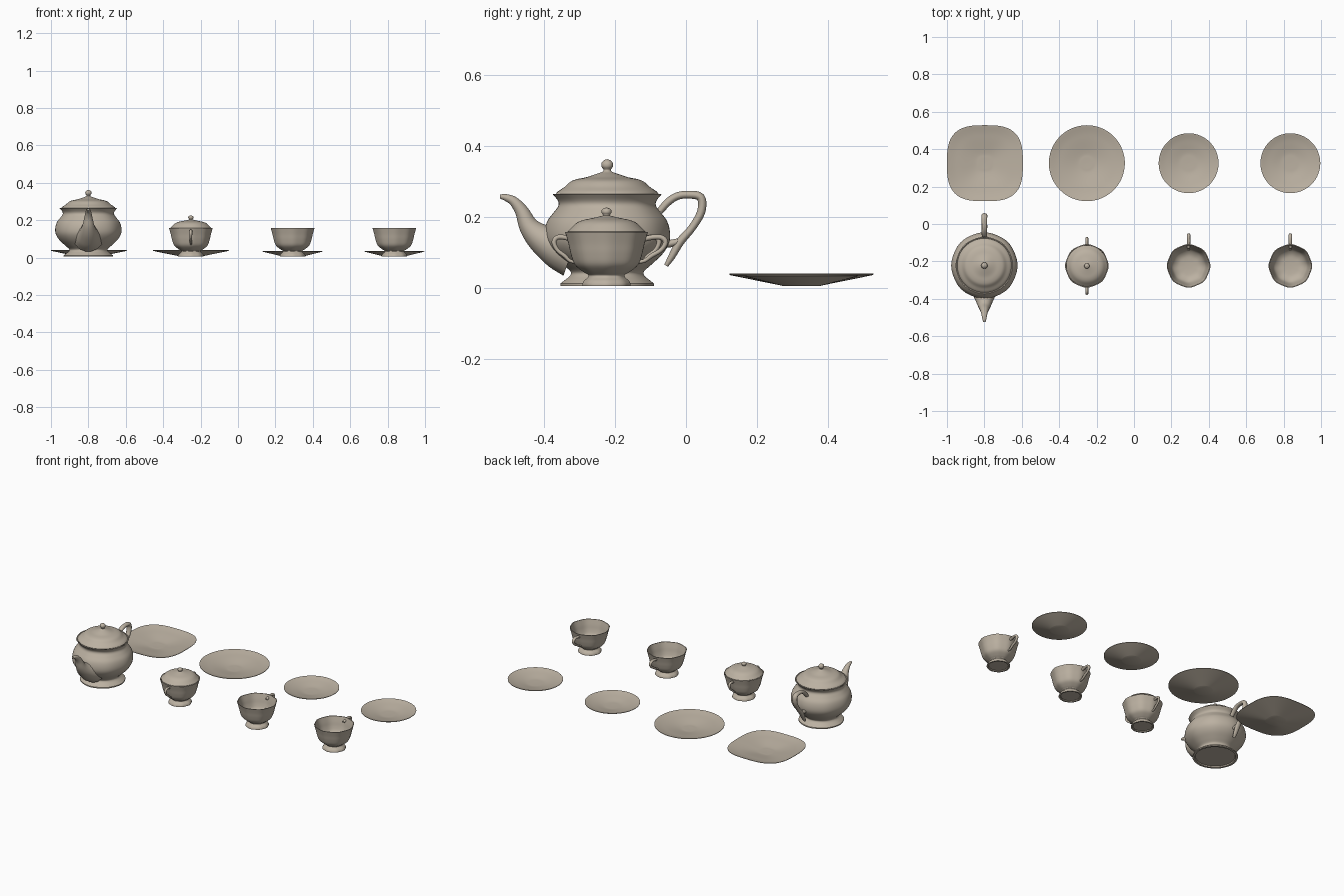
import bpy, bmesh, math
from mathutils import Vector

clay = bpy.data.materials.new("warm_beige_glaze")
clay.diffuse_color = (0.50, 0.44, 0.36, 1)


def smooth_path(points, steps):
    """Catmull-Rom curve through tuples of any length."""
    pts = [Vector(p) for p in points]
    out = []
    for i in range(len(pts) - 1):
        p0, p1 = pts[max(i - 1, 0)], pts[i]
        p2, p3 = pts[i + 1], pts[min(i + 2, len(pts) - 1)]
        for s in range(steps):
            t = s / steps
            out.append(p1 + (p2 - p0) * (t / 2)
                       + (p0 * 2 - p1 * 5 + p2 * 4 - p3) * (t * t / 2)
                       + (p1 * 3 - p0 - p2 * 3 + p3) * (t ** 3 / 2))
    return out + [pts[-1]]


def skin(name, rings, loc, angle=40):
    """Join equal rings of points into a smooth, capped surface."""
    bm = bmesh.new()
    rows = [[bm.verts.new(p) for p in ring] for ring in rings]
    n = len(rows[0])
    for a, b in zip(rows, rows[1:]):
        for i in range(n):
            j = (i + 1) % n
            bm.faces.new((a[i], a[j], b[j], b[i]))
    bm.faces.new(rows[0][::-1])
    bm.faces.new(rows[-1])
    bmesh.ops.recalc_face_normals(bm, faces=bm.faces)
    mesh = bpy.data.meshes.new(name)
    bm.to_mesh(mesh)
    bm.free()
    mesh.materials.append(clay)
    ob = bpy.data.objects.new(name, mesh)
    ob.location = loc
    bpy.context.collection.objects.link(ob)
    bpy.ops.object.select_all(action='DESELECT')
    ob.select_set(True)
    bpy.context.view_layer.objects.active = ob
    bpy.ops.object.shade_smooth_by_angle(angle=math.radians(angle))
    return ob


def lathe(name, sections, loc, flute=0.0, power=2.0, n=64):
    """Turn smooth profile sections (radius, height); flutes and a squared outline are optional."""
    profile = []
    for sec in sections:
        profile += smooth_path(sec, 4 if len(sec) > 2 else 1)
    rings = []
    for r, z in profile:
        ring = []
        for i in range(n):
            a = 2 * math.pi * i / n
            c, s = math.cos(a), math.sin(a)
            k = (abs(c) ** power + abs(s) ** power) ** (-1 / power)
            k *= 1 + flute * math.cos(8 * a)
            ring.append((max(r, 0.0005) * k * c, max(r, 0.0005) * k * s, z))
        rings.append(ring)
    return skin(name, rings, loc)


def tube(name, path, loc, widen=1.0, turn=1, n=14):
    """Sweep a round section along (y, z, radius) points in the side plane."""
    pts = smooth_path(path, 5)
    rings = []
    for i, (y, z, r) in enumerate(pts):
        d = pts[min(i + 1, len(pts) - 1)] - pts[max(i - 1, 0)]
        t = Vector((0, d[0], d[1])).normalized()
        side = Vector((1, 0, 0))
        up = side.cross(t)
        rings.append([Vector((0, y, z)) + side * (r * widen * math.cos(2 * math.pi * k / n))
                      + up * (r * math.sin(2 * math.pi * k / n)) for k in range(n)])
    ob = skin(name, rings, loc)
    if turn < 0:
        ob.rotation_euler.z = math.pi
    return ob


# Teapot: footed body with flared rim and recessed base
pot = (-0.80, -0.222, 0)
lathe("teapot_body", [
    [(0, 0.012), (0.115, 0.012)], [(0.118, 0.005), (0.131, 0.005)],
    [(0.131, 0.012), (0.118, 0.022), (0.104, 0.034), (0.103, 0.046), (0.125, 0.066),
     (0.155, 0.095), (0.173, 0.125), (0.176, 0.155), (0.168, 0.187), (0.15, 0.212),
     (0.137, 0.23), (0.138, 0.245), (0.153, 0.264)],
    [(0.148, 0.264), (0.132, 0.25)], [(0.05, 0.25), (0, 0.25)]], pot, 0.006)
# Domed lid with ball knob
lathe("teapot_lid", [
    [(0, 0.256), (0.14, 0.256)],
    [(0.145, 0.264), (0.138, 0.272), (0.12, 0.284), (0.103, 0.299), (0.085, 0.306),
     (0.06, 0.311), (0.035, 0.319), (0.015, 0.326), (0.010, 0.332), (0.016, 0.341),
     (0.016, 0.351), (0.009, 0.359), (0, 0.362)]], pot)
# Curved spout
tube("teapot_spout", [
    (-0.10, 0.10, 0.072), (-0.14, 0.115, 0.062), (-0.187, 0.140, 0.043),
    (-0.220, 0.172, 0.029), (-0.240, 0.214, 0.020), (-0.263, 0.243, 0.014),
    (-0.285, 0.254, 0.010), (-0.302, 0.257, 0.006)], pot, 1.1)
# Looped handle with an inward spur joining the body
tube("teapot_handle", [
    (0.148, 0.215, 0.010), (0.170, 0.240, 0.011), (0.195, 0.257, 0.011),
    (0.225, 0.262, 0.011), (0.263, 0.255, 0.012), (0.265, 0.215, 0.012),
    (0.240, 0.170, 0.011), (0.206, 0.130, 0.012), (0.182, 0.088, 0.010),
    (0.166, 0.062, 0.006)], pot, 1.3)
tube("teapot_handle_spur", [
    (0.150, 0.125, 0.012), (0.175, 0.124, 0.011), (0.208, 0.132, 0.009)], pot, 1.3)

# Fluted footed bowl shape shared by the sugar bowl and both cups
outer = [
    [(0, 0.010), (0.055, 0.010)], [(0.058, 0.005), (0.067, 0.005)],
    [(0.067, 0.012), (0.062, 0.020), (0.052, 0.029), (0.051, 0.036), (0.065, 0.045),
     (0.088, 0.065), (0.099, 0.095), (0.106, 0.125), (0.115, 0.157)]]
inner = [[(0.111, 0.157), (0.102, 0.125), (0.095, 0.095), (0.084, 0.069), (0.060, 0.052),
          (0.03, 0.047), (0, 0.046)]]
side_handle = [
    (0.093, 0.132, 0.006), (0.115, 0.141, 0.007), (0.138, 0.142, 0.007),
    (0.148, 0.128, 0.007), (0.138, 0.106, 0.006), (0.118, 0.090, 0.006),
    (0.103, 0.076, 0.005), (0.085, 0.072, 0.005)]

# Sugar bowl with two handles and a lid
sugar = (-0.252, -0.224, 0)
lathe("sugar_bowl", outer + inner, sugar, 0.015)
lathe("sugar_lid", [
    [(0, 0.150), (0.108, 0.150)],
    [(0.110, 0.158), (0.100, 0.168), (0.085, 0.182), (0.068, 0.190), (0.045, 0.195),
     (0.022, 0.200), (0.010, 0.204), (0.014, 0.212), (0.012, 0.221), (0, 0.226)]], sugar)
for label, turn in (("back", 1), ("front", -1)):
    tube("sugar_handle_" + label, side_handle, sugar, 1.1, turn)

# Two cups, each with one handle at the back
cup_handle = [(y + max(0, y - 0.09) * 0.32, z, r * 1.1) for y, z, r in side_handle]
for label, x in (("left", 0.292), ("right", 0.836)):
    lathe("cup_" + label, outer + inner, (x, -0.224, 0), 0.015)
    tube("cup_handle_" + label, cup_handle, (x, -0.224, 0), 1.2)


# Plates and saucers: shallow cones with a thin rim
def plate(name, x, r, h, power=2.0):
    lathe(name, [
        [(0, 0.005), (0.054, 0.005)], [(0.056, 0.006), (r * 0.98, h - 0.005)],
        [(r, h - 0.003), (r, h)],
        [(r * 0.97, h - 0.001), (r * 0.8, h - 0.009), (r * 0.6, h - 0.016),
         (0.056, 0.012), (0.03, 0.0105), (0, 0.010)]], (x, 0.325, 0), 0, power, 96)


plate("square_plate", -0.797, 0.203, 0.040, 3.0)
plate("round_plate", -0.252, 0.203, 0.040)
plate("saucer_left", 0.292, 0.160, 0.036)
plate("saucer_right", 0.836, 0.160, 0.036)
